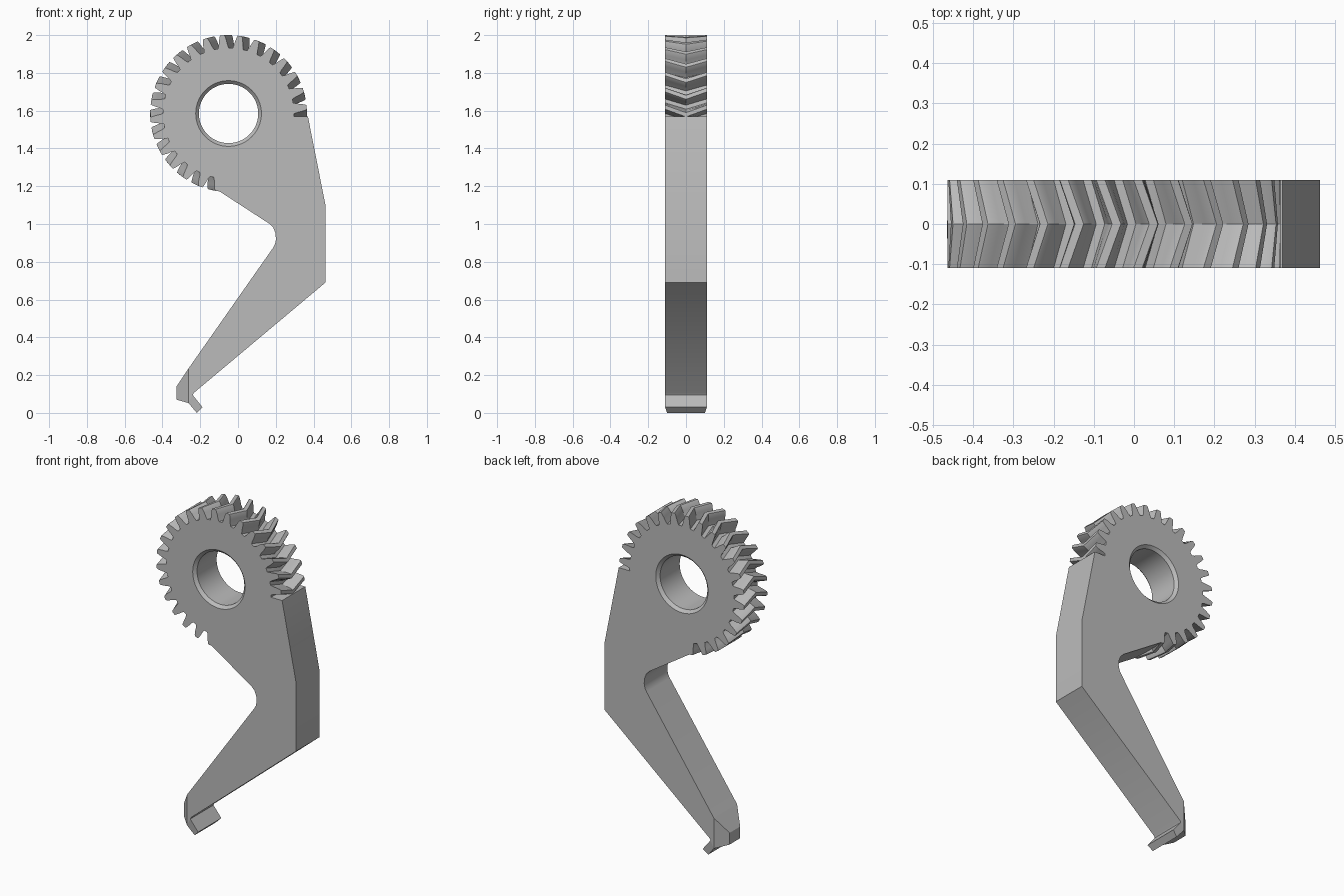
import bpy, bmesh, math
from mathutils import Vector

cube = bpy.data.objects.get("Cube")
if cube:
    bpy.data.objects.remove(cube, do_unlink=True)

HALF = 0.11                    # half thickness of the part
CX, CZ = -0.05, 1.585          # gear centre
ROOT, TIP = 0.347, 0.415       # gear radii
TEETH, VISIBLE = 28, 21        # full pitch count, teeth actually cut
FIRST, TWIST = 4.6, -5.5       # first tooth angle, twist at mid-plane

steel = bpy.data.materials.new("plain grey metal")
steel.use_nodes = True
grey = (0.5, 0.5, 0.5, 1)
steel.diffuse_color = grey
steel.node_tree.nodes["Principled BSDF"].inputs["Base Color"].default_value = grey


def polar(radius, degrees):
    a = math.radians(degrees)
    return CX + radius * math.cos(a), CZ + radius * math.sin(a)


def loft(bm, rings):
    """Close a stack of matching point rings into a solid."""
    loops = [[bm.verts.new(p) for p in ring] for ring in rings]
    n = len(loops[0])
    for a, b in zip(loops, loops[1:]):
        for i in range(n):
            j = (i + 1) % n
            bm.faces.new((a[i], a[j], b[j], b[i]))
    bm.faces.new(loops[0][::-1])
    bm.faces.new(loops[-1])


def finish(name, bm, angle=25):
    bmesh.ops.recalc_face_normals(bm, faces=bm.faces[:])
    mesh = bpy.data.meshes.new(name)
    bm.to_mesh(mesh)
    bm.free()
    mesh.materials.append(steel)
    obj = bpy.data.objects.new(name, mesh)
    bpy.context.collection.objects.link(obj)
    bpy.ops.object.select_all(action="DESELECT")
    obj.select_set(True)
    bpy.context.view_layer.objects.active = obj
    bpy.ops.object.shade_smooth_by_angle(angle=math.radians(angle))
    return obj


def plate(name, points):
    """Symmetric solid from (x, z, half thickness) outline points."""
    bm = bmesh.new()
    loft(bm, [[Vector((x, s * h, z)) for x, z, h in points] for s in (-1, 1)])
    return finish(name, bm)


# Main lever: shoulder, knee, leg, inner fillet, then round the gear root
outline = [(0.37, 1.57), (0.463, 1.10), (0.463, 0.69), (-0.235, 0.105),
           (-0.24, 0.095), (-0.262, 0.052), (-0.262, 0.235), (0.185, 0.873),
           (0.196, 0.893), (0.201, 0.92), (0.198, 0.952), (0.187, 0.98),
           (0.165, 1.002), (-0.12, 1.187)]
ARC = 90
outline += [polar(ROOT, 258 - 260.5 * i / ARC) for i in range(ARC + 1)]
lever = plate("lever_body", [(x, z, HALF) for x, z in outline])

# Bore with chamfered rims
BORE, RIM, EDGE = 0.157, 0.174, 0.017
bm = bmesh.new()
profile = [(-HALF - 0.02, RIM + 0.02), (-HALF + EDGE, BORE),
           (HALF - EDGE, BORE), (HALF + 0.02, RIM + 0.02)]
rings = []
for y, r in profile:
    ring = [polar(r, 360 * i / 64) for i in range(64)]
    rings.append([(x, y, z) for x, z in ring])
loft(bm, rings)
cutter = finish("bore_cutter", bm)
cutter.hide_render = True
cut = lever.modifiers.new("bore", "BOOLEAN")
cut.operation = "DIFFERENCE"
cut.solver = "EXACT"
cut.object = cutter
bpy.context.view_layer.objects.active = lever
bpy.ops.object.modifier_apply(modifier=cut.name)
bpy.data.objects.remove(cutter, do_unlink=True)
bpy.ops.object.select_all(action="DESELECT")
lever.select_set(True)
bpy.ops.object.shade_smooth_by_angle(angle=math.radians(25))

# Herringbone teeth: each one a chevron lofted through three sections
side = [(ROOT - 0.015, 5.4), (ROOT + 0.004, 4.5), (ROOT + 0.016, 3.7),
        (0.385, 3.0), (TIP - 0.006, 2.0), (TIP, 1.5)]
section = [(r, -a) for r, a in side] + [(r, a) for r, a in reversed(side)]
bm = bmesh.new()
for k in range(VISIBLE):
    centre = FIRST + k * 360 / TEETH
    rings = []
    for y, twist in ((-HALF, 0), (0, TWIST), (HALF, 0)):
        pts = [polar(r, centre + twist + a) for r, a in section]
        rings.append([(x, y, z) for x, z in pts])
    loft(bm, rings)
finish("herringbone_teeth", bm)

# Heel narrows towards its outer end
plate("foot_heel", [(-0.262, 0.235, HALF), (-0.262, 0.052, HALF),
                    (-0.325, 0.07, 0.05), (-0.325, 0.14, 0.05)])

# Small hooked toe
plate("foot_toe", [(-0.262, 0.052, HALF), (-0.218, 0, 0.1),
                   (-0.188, 0.03, HALF), (-0.24, 0.095, HALF)])
